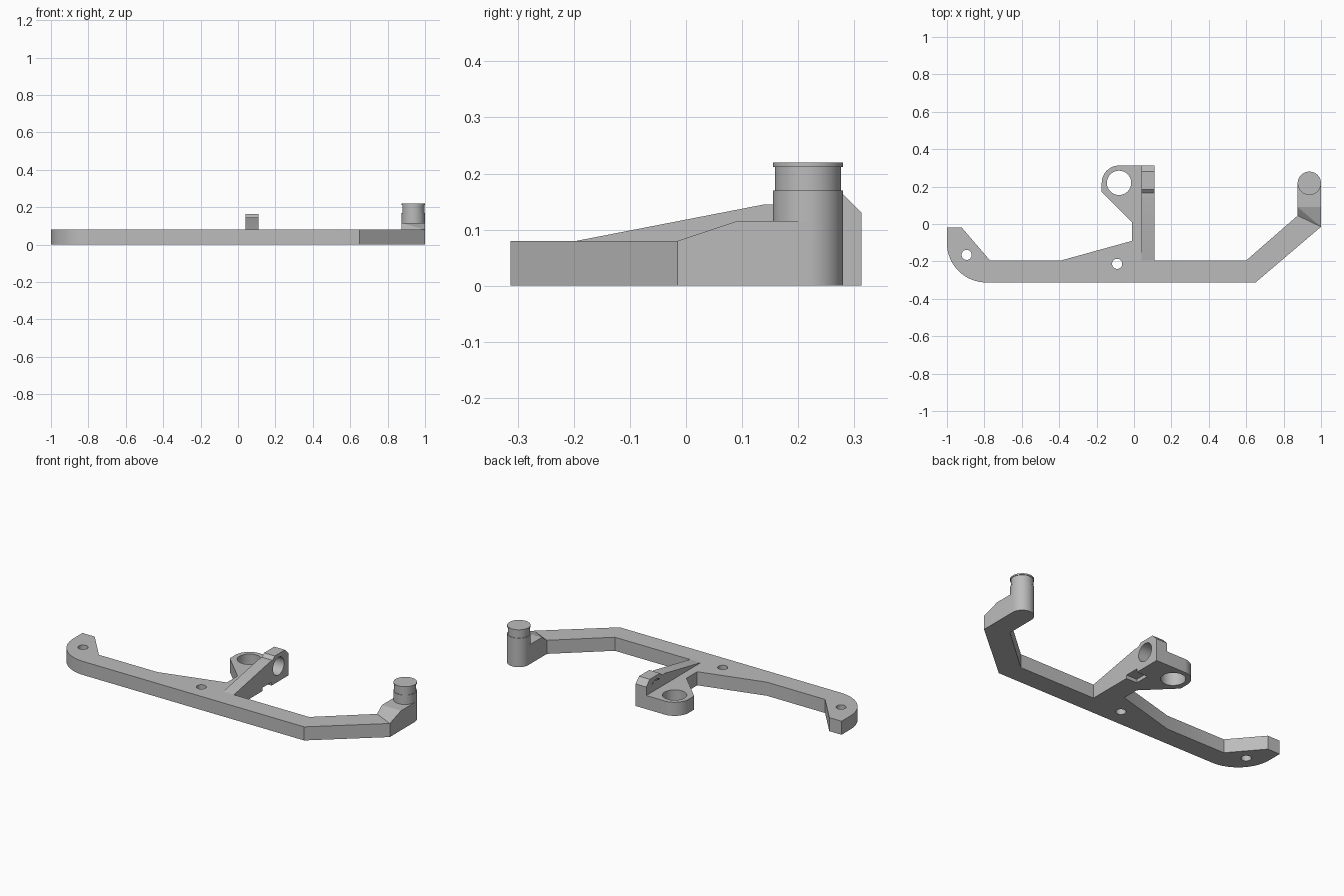
import bpy, bmesh
from math import cos, sin, radians, pi
from mathutils import Matrix, Vector

if "Cube" in bpy.data.objects:
    bpy.data.objects.remove(bpy.data.objects["Cube"], do_unlink=True)

grey = bpy.data.materials.new("plain grey")
grey.use_nodes = True
grey.diffuse_color = (0.5, 0.5, 0.5, 1)
grey.node_tree.nodes["Principled BSDF"].inputs["Base Color"].default_value = (0.5, 0.5, 0.5, 1)

THICK = 0.08
POST = (0.9375, 0.2175)
EAR = (-0.08, 0.22)


def finish(bm, name):
    bmesh.ops.recalc_face_normals(bm, faces=bm.faces)
    mesh = bpy.data.meshes.new(name)
    bm.to_mesh(mesh)
    bm.free()
    obj = bpy.data.objects.new(name, mesh)
    bpy.context.collection.objects.link(obj)
    mesh.materials.append(grey)
    return obj


def extrude(name, points, offset):
    """Extrude a closed loop of 3D points along an offset."""
    bm = bmesh.new()
    face = bm.faces.new([bm.verts.new(p) for p in points])
    new = bmesh.ops.extrude_face_region(bm, geom=[face])["geom"]
    verts = [v for v in new if isinstance(v, bmesh.types.BMVert)]
    bmesh.ops.translate(bm, verts=verts, vec=Vector(offset))
    return finish(bm, name)


def arc(centre, radius, start, end, steps=16):
    angles = [radians(start + (end - start) * i / steps) for i in range(steps + 1)]
    return [(centre[0] + radius * cos(a), centre[1] + radius * sin(a)) for a in angles]


def cylinder(name, centre, radius, depth, axis="Z"):
    bm = bmesh.new()
    turn = Matrix.Rotation(pi / 2, 4, "Y") if axis == "X" else Matrix()
    bmesh.ops.create_cone(bm, cap_ends=True, segments=48, radius1=radius, radius2=radius,
                          depth=depth, matrix=Matrix.Translation(centre) @ turn)
    return finish(bm, name)


def cut(target, cutter):
    cutter.hide_render = True
    cutter.hide_viewport = True
    mod = target.modifiers.new(cutter.name, "BOOLEAN")
    mod.operation = "DIFFERENCE"
    mod.solver = "EXACT"
    mod.object = cutter


# Flat bracket plate: long bar, bent arm, middle web with ear, rounded tail
outline = [(0.65, -0.3125), (1, -0.015)]
outline += arc(POST, 0.0625, 0, 180, 24)
outline += [(0.875, 0.045), (0.6, -0.195), (0.11, -0.195), (0.11, 0.3125)]
outline += arc(EAR, 0.0925, 90, 180)
outline += [(-0.1725, 0.17), (-0.01, 0.01), (-0.01, -0.09), (-0.39, -0.195),
            (-0.77, -0.195), (-0.92, -0.02), (-1, -0.02)]
outline += arc((-0.79, -0.1025), 0.21, 180, 270)
plate = extrude("bracket_plate", [(x, y, 0) for x, y in outline], (0, 0, THICK))

# Upright rib rising along the web
profile = [(-0.195, THICK), (0.14, 0.145), (0.165, 0.145), (0.185, 0.163),
           (0.28, 0.163), (0.3125, 0.13), (0.3125, THICK)]
rib = extrude("web_rib", [(0.04, y, z) for y, z in profile], (0.07, 0, 0))

# Raised ramp leading to the post
bm = bmesh.new()
for x, front in ((0.875, 0.045), (1, -0.015)):
    for y, z in ((front, THICK), (0.09, 0.115), (POST[1], 0.115), (POST[1], THICK)):
        bm.verts.new((x, y, z))
bmesh.ops.convex_hull(bm, input=bm.verts)
ramp = finish(bm, "arm_ramp")

# Turned post with neck and lip
bm = bmesh.new()
lathe = [(0, THICK), (0.0625, THICK), (0.0625, 0.17), (0.059, 0.17),
         (0.059, 0.212), (0.0625, 0.212), (0.0625, 0.22), (0, 0.22)]
verts = [bm.verts.new((POST[0] + r, POST[1], z)) for r, z in lathe]
edges = [bm.edges.new(pair) for pair in zip(verts, verts[1:])]
bmesh.ops.spin(bm, geom=verts + edges, cent=(*POST, 0), axis=(0, 0, 1),
               angle=2 * pi, steps=48)
bmesh.ops.remove_doubles(bm, verts=bm.verts, dist=0.0001)
post = finish(bm, "post")

# Bolt holes, ear hole, cross hole and underside notch
cut(plate, cylinder("tail_hole_cutter", (-0.895, -0.165, 0), 0.027, 0.5))
cut(plate, cylinder("bar_hole_cutter", (-0.09, -0.213, 0), 0.027, 0.5))
cut(plate, cylinder("ear_hole_cutter", (*EAR, 0), 0.065, 0.5))
cross = cylinder("cross_hole_cutter", (0.09, 0.22, 0.09), 0.052, 0.1, "X")
cut(plate, cross)
cut(rib, cross)
notch = [(0.04, 0.07, -0.02), (0.04, 0.155, -0.02), (0.04, 0.155, 0.02), (0.04, 0.07, 0.02)]
cut(plate, extrude("notch_cutter", notch, (0.1, 0, 0)))

# Apply the cuts and smooth the round walls
for obj in (plate, rib, ramp, post):
    bpy.ops.object.select_all(action="DESELECT")
    obj.select_set(True)
    bpy.context.view_layer.objects.active = obj
    for mod in list(obj.modifiers):
        bpy.ops.object.modifier_apply(modifier=mod.name)
    if obj is not ramp:
        bpy.ops.object.shade_smooth_by_angle(angle=radians(30))
